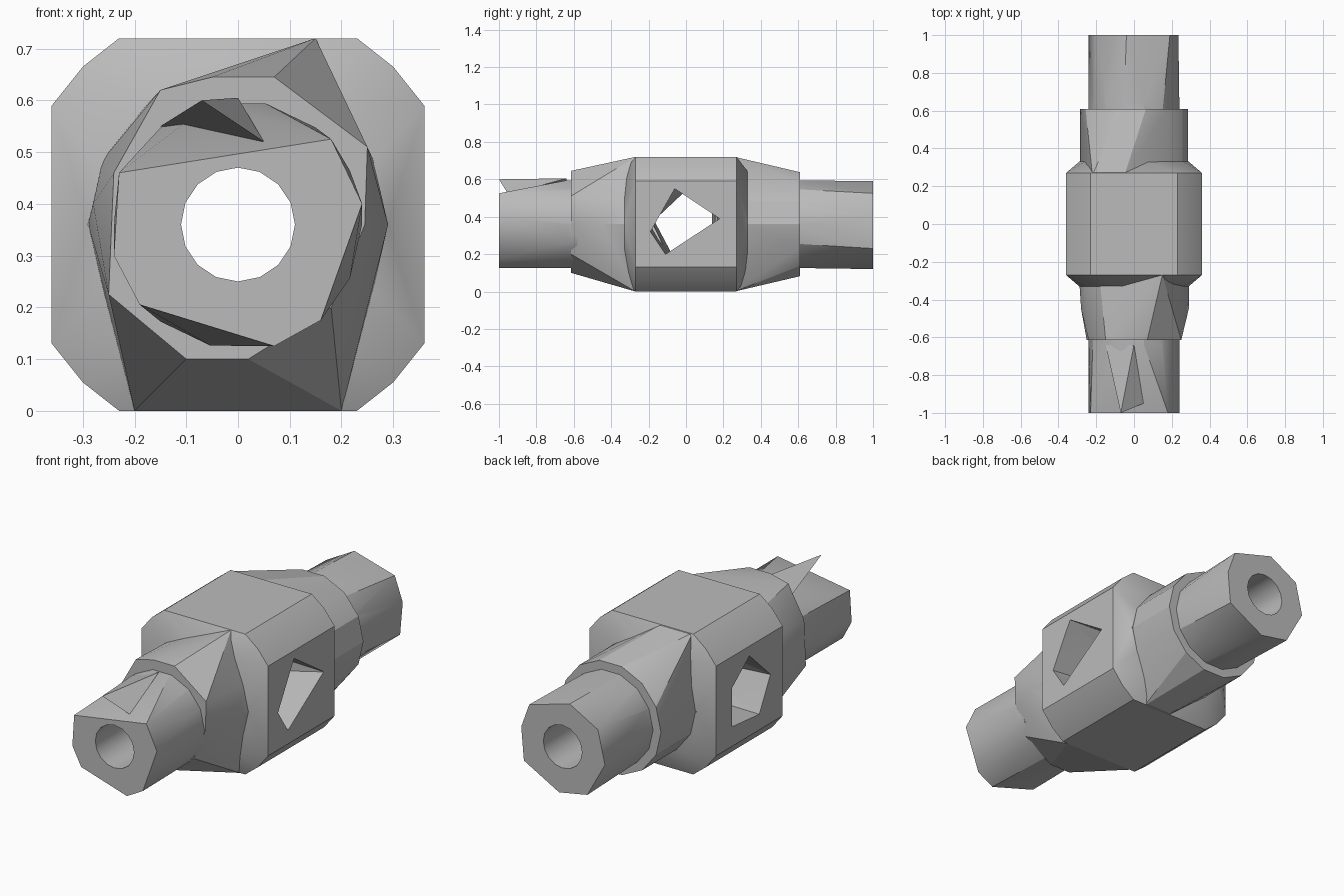
import bpy, bmesh, math
from mathutils import Vector

AXIS = 0.36  # height of the long bore

cube = bpy.data.objects.get("Cube")
if cube:
    bpy.data.objects.remove(cube)

GREY = (0.5, 0.5, 0.5, 1)
metal = bpy.data.materials.new("plain grey metal")
metal.use_nodes = True
metal.diffuse_color = GREY
metal.node_tree.nodes["Principled BSDF"].inputs["Base Color"].default_value = GREY


def ring(radius, y, sides=14):
    """Round section across the long axis."""
    step = math.tau / sides
    return [(radius * math.cos(i * step), y, AXIS + radius * math.sin(i * step))
            for i in range(sides)]


def section(y, *pairs):
    """Faceted section given as x, z pairs."""
    return [(x, y, z) for x, z in pairs]


def hull(name, points):
    """Solid skinned tightly over its sections."""
    bm = bmesh.new()
    for p in points:
        bm.verts.new(p)
    out = bmesh.ops.convex_hull(bm, input=bm.verts)
    loose = {g for g in out["geom_interior"] + out["geom_unused"]
             if isinstance(g, bmesh.types.BMVert)}
    bmesh.ops.delete(bm, geom=list(loose), context="VERTS")
    bmesh.ops.dissolve_limit(bm, angle_limit=0.01, verts=bm.verts, edges=bm.edges)
    bmesh.ops.recalc_face_normals(bm, faces=bm.faces)
    mesh = bpy.data.meshes.new(name)
    bm.to_mesh(mesh)
    bm.free()
    mesh.materials.append(metal)
    obj = bpy.data.objects.new(name, mesh)
    bpy.context.collection.objects.link(obj)
    return obj


def activate(obj):
    bpy.ops.object.select_all(action="DESELECT")
    obj.select_set(True)
    bpy.context.view_layer.objects.active = obj


def cut(obj, cutter):
    activate(obj)
    mod = obj.modifiers.new("cut", "BOOLEAN")
    mod.operation = "DIFFERENCE"
    mod.solver = "EXACT"
    mod.object = cutter
    bpy.ops.object.modifier_apply(modifier=mod.name)


# Square centre block with rounded corners and bevelled ends
block_points = []
for side in (-1, 1):
    for sx in (-1, 1):
        for sz in (-1, 1):
            block_points += [(sx * x, side * 0.27, AXIS + sz * z)
                             for x, z in ((0.23, 0.36), (0.30, 0.305), (0.36, 0.23))]
    block_points += ring(0.29, side * 0.33)
block = hull("centre_block", block_points)

# Collars, with sloping webs running up to the block
front_collar = hull("front_collar", (
    ring(0.29, -0.3) + section(-0.45, (0.29, 0.36), (-0.28, 0.4))
    + section(-0.27, (0.15, 0.72), (-0.2, 0), (0.2, 0))
    + section(-0.615, (-0.24, 0.46), (-0.15, 0.62), (-0.05, 0.645), (0.07, 0.645),
              (0.25, 0.51), (0.245, 0.36), (0.18, 0.2), (0.02, 0.1),
              (-0.1, 0.1), (-0.25, 0.225))))
rear_collar = hull("rear_collar", (
    ring(0.285, 0.3) + ring(0.285, 0.61)
    + section(0.26, (-0.22, 0.72), (-0.05, 0.72), (0, 0), (0.15, 0))))

# Faceted end sleeves
front_sleeve = hull("front_sleeve", (
    ring(0.24, -0.58) + ring(0.24, -0.64)
    + section(-1, (-0.23, 0.46), (0.18, 0.525), (0.24, 0.4), (0.16, 0.175),
              (0.07, 0.125), (-0.19, 0.205), (-0.24, 0.3))))
rear_sleeve = hull("rear_sleeve", (
    ring(0.24, 0.58) + ring(0.24, 0.64)
    + section(1, (0.19, 0.525), (0.235, 0.4), (0.22, 0.23), (0.02, 0.12),
              (-0.14, 0.15), (-0.24, 0.33), (-0.2, 0.5), (-0.04, 0.59))))

# Pointed ridge on top of the front sleeve
front_ridge = hull("front_ridge", [
    (-0.07, -1, 0.6), (0, -0.64, 0.605), (-0.15, -0.64, 0.55), (0.05, -0.95, 0.52)])

parts = [block, front_collar, rear_collar, front_sleeve, rear_sleeve, front_ridge]

# Long round bore through every solid part
bore = hull("bore_cutter", ring(0.11, -1.1, 16) + ring(0.11, 1.1, 16))
for part in parts[:-1]:
    cut(part, bore)

# Faceted cross hole, four-sided on one flank and five-sided on the other
right_mouth = ((-0.06, 0.55), (0.18, 0.39), (-0.11, 0.2), (-0.19, 0.32))
left_mouth = ((0.0, 0.54), (0.14, 0.43), (0.14, 0.23), (-0.08, 0.21), (-0.17, 0.38))
tunnel = hull("cross_hole_cutter",
              [(0.365, y, z) for y, z in right_mouth]
              + [(-0.365, y, z) for y, z in left_mouth])
cut(block, tunnel)

for cutter in (bore, tunnel):
    bpy.data.objects.remove(cutter)

for part in parts:
    activate(part)
    bpy.ops.object.shade_smooth_by_angle(angle=math.radians(25))
